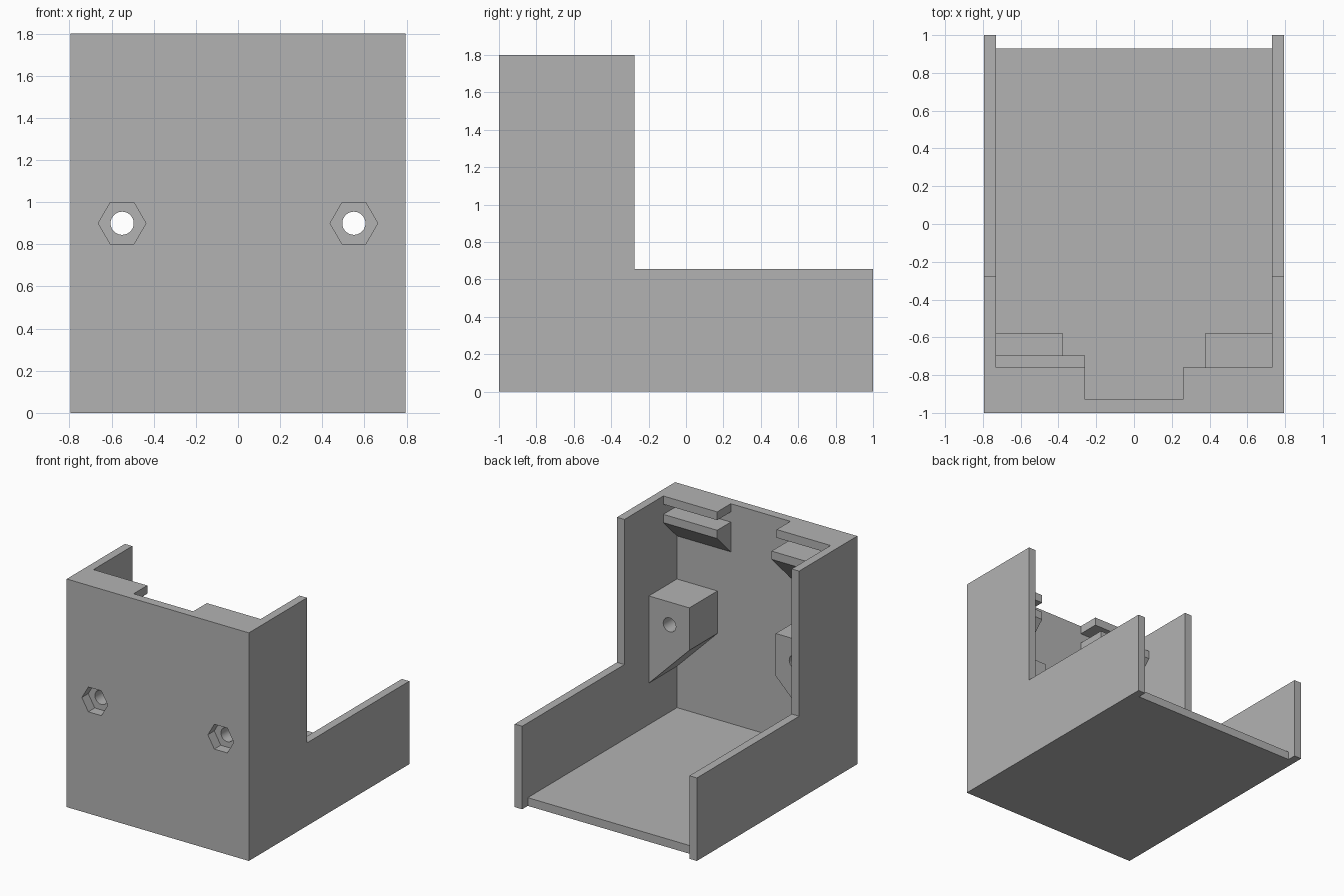
import bpy
import bmesh
import math

cube = bpy.data.objects.get("Cube")
if cube:
    bpy.data.objects.remove(cube, do_unlink=True)

grey = bpy.data.materials.new("plain_grey")
grey.use_nodes = True
colour = (0.45, 0.45, 0.45, 1)
grey.diffuse_color = colour
grey.node_tree.nodes["Principled BSDF"].inputs["Base Color"].default_value = colour

HALF, INNER, FRONT = 0.795, 0.73, -0.93   # outer half width, cavity half width, front wall inside
TOP, FLOOR = 1.8, 0.065


def prism(name, points, axis, lo, hi):
    """Extrude a 2D profile along x (points are y, z) or along y (points are x, z)."""
    bm = bmesh.new()
    place = (lambda p, a: (a, p[0], p[1])) if axis == "x" else (lambda p, a: (p[0], a, p[1]))
    rings = [[bm.verts.new(place(p, a)) for p in points] for a in (lo, hi)]
    bm.faces.new(rings[0])
    bm.faces.new(rings[1])
    n = len(points)
    for i in range(n):
        j = (i + 1) % n
        bm.faces.new((rings[0][i], rings[0][j], rings[1][j], rings[1][i]))
    bmesh.ops.recalc_face_normals(bm, faces=bm.faces)
    mesh = bpy.data.meshes.new(name)
    bm.to_mesh(mesh)
    bm.free()
    mesh.materials.append(grey)
    obj = bpy.data.objects.new(name, mesh)
    bpy.context.collection.objects.link(obj)
    return obj


def polygon(cx, cz, radius, sides):
    return [(cx + radius * math.cos(math.tau * i / sides),
             cz + radius * math.sin(math.tau * i / sides)) for i in range(sides)]


def combine(target, other, operation):
    mod = target.modifiers.new(other.name, "BOOLEAN")
    mod.operation, mod.solver, mod.object = operation, "EXACT", other
    bpy.context.view_layer.objects.active = target
    bpy.ops.object.modifier_apply(modifier=mod.name)
    bpy.data.objects.remove(other, do_unlink=True)


# L-shaped body, hollowed to leave floor, front wall and two side walls
case = prism("open_case", [(-1, 0), (1, 0), (1, 0.655), (-0.275, 0.655),
                           (-0.275, TOP), (-1, TOP)], "x", -HALF, HALF)
cavity = prism("cavity", [(FRONT, FLOOR), (0.93, FLOOR), (0.93, -0.1), (1.1, -0.1),
                          (1.1, 2), (FRONT, 2)], "x", -INNER, INNER)
combine(case, cavity, "DIFFERENCE")

for side, ledge_y in ((1, -0.76), (-1, -0.695)):
    span = sorted((side * 0.26, side * 0.76))

    # Top lip
    lip = prism("top_lip", [(-0.96, TOP - 0.065), (-0.76, TOP - 0.065),
                            (-0.76, TOP), (-0.96, TOP)], "x", *span)
    combine(case, lip, "UNION")

    # Lower ledge with sloping support
    ledge = prism("ledge", [(-0.96, 1.655), (ledge_y, 1.655), (ledge_y, 1.59),
                            (-0.96, 1.59 - (ledge_y + 0.96))], "x", *span)
    combine(case, ledge, "UNION")

    # Screw block sloping down to the side wall
    block = prism("screw_block", [(side * x, z) for x, z in
                                  ((0.377, 0.745), (0.377, 1.08), (0.76, 1.08), (0.76, 0.362))],
                  "y", -0.96, -0.58)
    combine(case, block, "UNION")

    # Screw hole and hexagonal nut pocket
    hole = prism("hole", polygon(side * 0.55, 0.9, 0.055, 32), "y", -1.1, -0.5)
    combine(case, hole, "DIFFERENCE")
    pocket = prism("nut_pocket", polygon(side * 0.55, 0.9, 0.113, 6), "y", -1.1, -0.92)
    combine(case, pocket, "DIFFERENCE")

# Merge flat regions left by the cuts
bm = bmesh.new()
bm.from_mesh(case.data)
bmesh.ops.remove_doubles(bm, verts=bm.verts, dist=0.0001)
bmesh.ops.dissolve_limit(bm, angle_limit=math.radians(1), verts=bm.verts, edges=bm.edges)
bm.to_mesh(case.data)
bm.free()

bpy.ops.object.select_all(action="DESELECT")
case.select_set(True)
bpy.context.view_layer.objects.active = case
bpy.ops.object.shade_smooth_by_angle(angle=math.radians(30))
